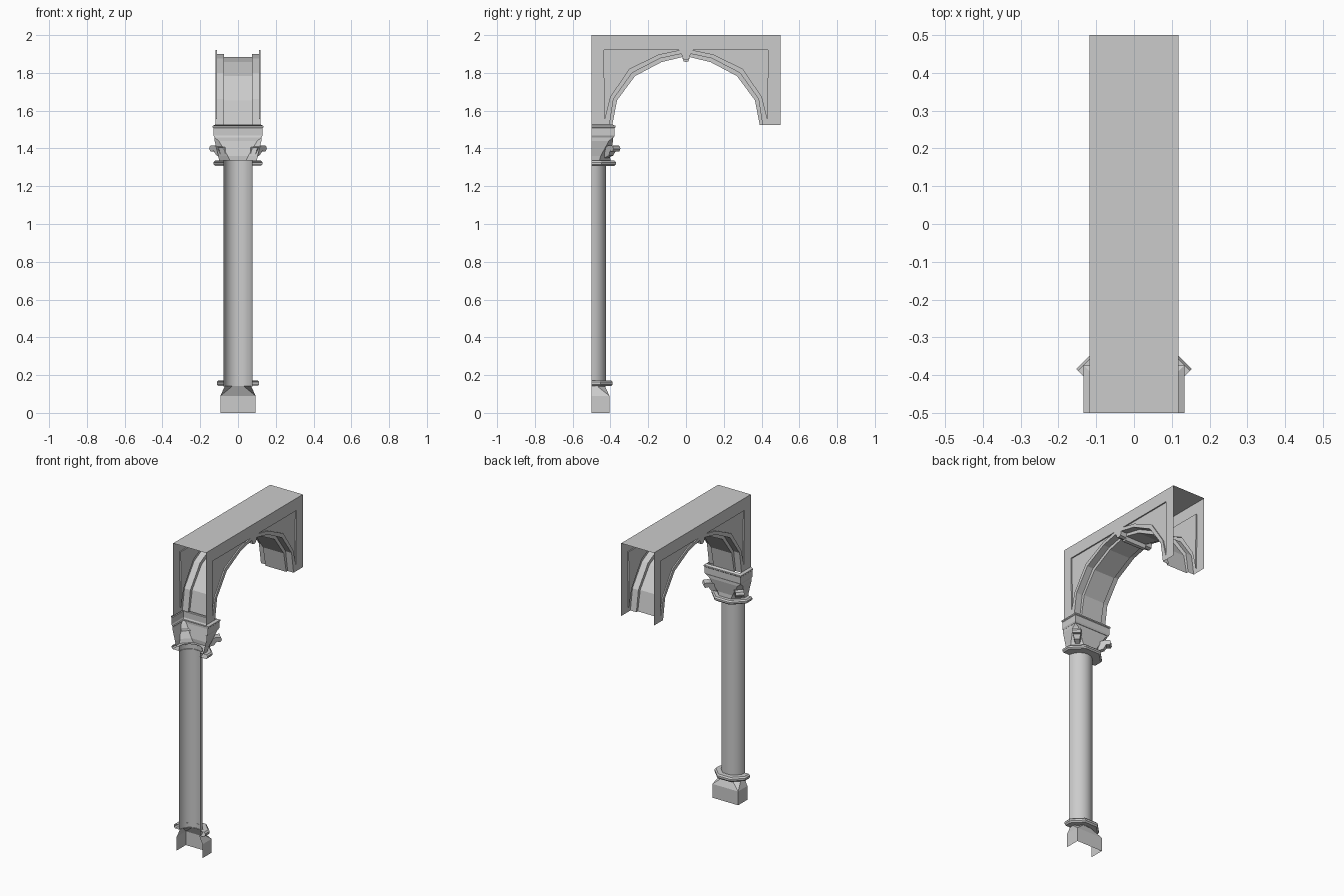
import bpy, bmesh, math

if "Cube" in bpy.data.objects:
    bpy.data.objects.remove(bpy.data.objects["Cube"])

Y0 = -0.5  # cut plane of the half column


def finish(name, bm, smooth=0):
    bmesh.ops.remove_doubles(bm, verts=bm.verts, dist=0.0005)
    bmesh.ops.recalc_face_normals(bm, faces=bm.faces)
    me = bpy.data.meshes.new(name)
    bm.to_mesh(me)
    bm.free()
    ob = bpy.data.objects.new(name, me)
    bpy.context.collection.objects.link(ob)
    if smooth:
        bpy.ops.object.select_all(action='DESELECT')
        ob.select_set(True)
        bpy.context.view_layer.objects.active = ob
        bpy.ops.object.shade_smooth_by_angle(angle=math.radians(smooth))
    return ob


def mirror(ob, x=True, y=False):
    m = ob.modifiers.new("mirror", 'MIRROR')
    m.use_axis = (x, y, False)
    m.merge_threshold = 0.0005


def half_plan(w, d, c):
    # half of a square plan with corners chamfered by c, open on the cut plane
    return [(-w, 0), (-w, d - c), (-w + c, d), (w - c, d), (w, d - c), (w, 0)]


def octagon(r):
    return half_plan(r, r, r * (2 - math.sqrt(2)))


def loft(name, rings, smooth=0):
    bm = bmesh.new()
    rows = [[bm.verts.new((x, Y0 + y, z)) for x, y in plan] for plan, z in rings]
    for a, b in zip(rows, rows[1:]):
        for i in range(len(a) - 1):
            bm.faces.new((a[i], a[i + 1], b[i + 1], b[i]))
    return finish(name, bm, smooth)


# Half column shaft
arc = [(-0.077 * math.cos(math.pi * i / 12), 0.077 * math.sin(math.pi * i / 12)) for i in range(13)]
loft("column_shaft", [(arc, 0.14), (arc, 1.34)], 40)

# Square base block tapering to an octagon
loft("column_base", [(half_plan(0.093, 0.095, 0), 0), (half_plan(0.093, 0.095, 0), 0.09),
                     (octagon(0.07), 0.142)])

# Rounded octagonal rings at foot and neck
for name, r, z0, z1 in (("foot_ring", 0.112, 0.142, 0.172), ("neck_ring", 0.129, 1.308, 1.335)):
    h = z1 - z0
    loft(name, [(octagon(0.07), z0), (octagon(r - 0.008), z0), (octagon(r), z0 + h * 0.3),
                (octagon(r), z0 + h * 0.7), (octagon(r - 0.008), z1), (octagon(0.075), z1)])

# Capital bell flaring from octagon to square
loft("capital_bell", [(octagon(0.1), 1.333), (half_plan(0.104, 0.098, 0.05), 1.36),
                      (half_plan(0.124, 0.114, 0.022), 1.44), (half_plan(0.124, 0.114, 0.0), 1.458)])

# Abacus slab with lip
loft("abacus", [(half_plan(w, w - 0.008, 0), z) for w, z in
                ((0.115, 1.458), (0.125, 1.458), (0.130, 1.468), (0.130, 1.508),
                 (0.134, 1.512), (0.134, 1.52), (0.118, 1.527))])

# Curled corner leaves: profile (distance along diagonal, z, half width)
leaf = [(0.11, 1.35, 0.014), (0.145, 1.362, 0.016), (0.16, 1.386, 0.022), (0.182, 1.384, 0.025),
        (0.19, 1.398, 0.026), (0.184, 1.414, 0.026), (0.155, 1.416, 0.026), (0.12, 1.405, 0.026)]
bm = bmesh.new()
k = math.sqrt(0.5)
sides = [[bm.verts.new(((r + s * w) * k, Y0 + (r - s * w) * k, z)) for r, z, w in leaf] for s in (-1, 1)]
for side in sides:
    bm.faces.new(side)
for i in range(len(leaf) - 1):
    bm.faces.new((sides[0][i], sides[0][i + 1], sides[1][i + 1], sides[1][i]))
mirror(finish("corner_leaves", bm))

# Arch curves as (|y|, z): inner soffit, wall edge, spandrel panel edge
A = [(0.39, 1.525), (0.365, 1.655), (0.27, 1.783), (0.13, 1.857), (0.018, 1.884), (0.012, 1.86), (0, 1.858)]
B = [(0.405, 1.525), (0.384, 1.662), (0.285, 1.80), (0.137, 1.877), (0.024, 1.901), (0.018, 1.875), (0, 1.868)]
C = [(0.431, 1.555), (0.402, 1.672), (0.30, 1.822), (0.143, 1.898), (0.037, 1.92)]
K = (0.434, 1.92)
W, R, S = 0.118, 0.110, 0.075  # wall, recess and soffit band half widths


def face(bm, x, pts):
    return bm.faces.new([bm.verts.new((x, -u, z)) for u, z in pts])


def strip(bm, p, xp, q, xq):
    for i in range(len(p) - 1):
        bm.faces.new([bm.verts.new((x, -u, z)) for x, (u, z) in
                      ((xp, p[i]), (xp, p[i + 1]), (xq, q[i + 1]), (xq, q[i]))])


# Quarter of the arch walls, with top and recessed spandrel panel
bm = bmesh.new()
strip(bm, B[:5], W, C, W)
face(bm, W, [(0.5, 1.525), B[0], C[0], K, (0.5, 2)])
face(bm, W, [(0.5, 2), K, C[4], B[4], B[5], B[6], (0, 2)])
panel = C + [K]
face(bm, R, panel)
strip(bm, panel + panel[:1], W, panel + panel[:1], R)
strip(bm, [(0.5, 2), (0, 2)], W, [(0.5, 2), (0, 2)], 0)
mirror(finish("arch_walls", bm), True, True)

# Quarter of the stepped soffit
bm = bmesh.new()
section = [(B, W), (B, S), (A, S), (A, 0)]
for (p, xp), (q, xq) in zip(section, section[1:]):
    strip(bm, p, xp, q, xq)
mirror(finish("arch_soffit", bm), True, True)
